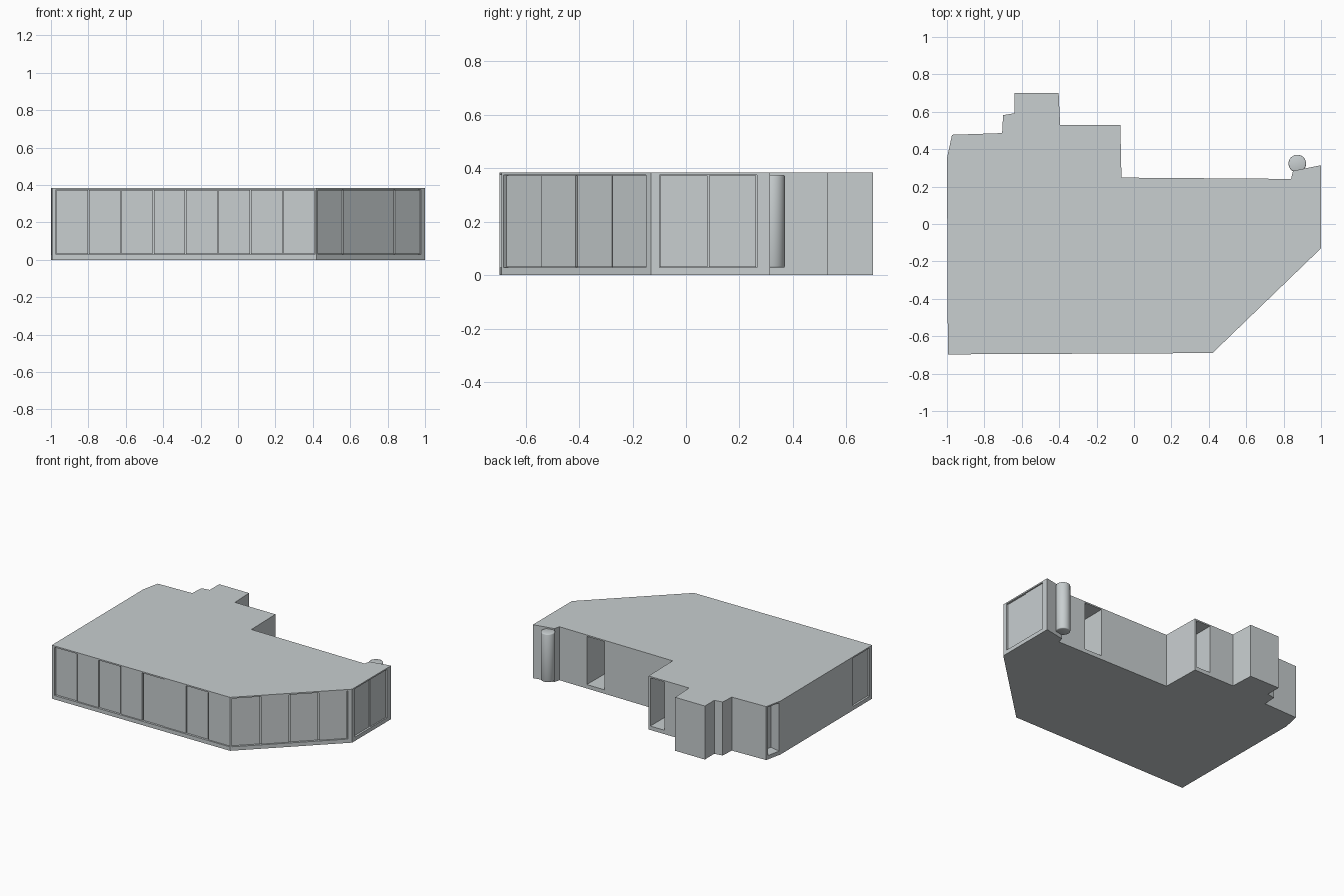
import bpy, bmesh, math
from mathutils import Vector

if "Cube" in bpy.data.objects:
    bpy.data.objects.remove(bpy.data.objects["Cube"])

H = 0.385
Z0, Z1 = 0.028, 0.375      # opening sill and head


def material(name, rgb):
    m = bpy.data.materials.new(name)
    m.diffuse_color = (*rgb, 1)
    m.use_nodes = True
    m.node_tree.nodes["Principled BSDF"].inputs["Base Color"].default_value = m.diffuse_color
    return m


GREY = material("pale_grey", (0.58, 0.62, 0.63))

# Floor plan, counter-clockwise
PLAN = [(-0.995, -0.697), (0.42, -0.69), (1.0, -0.13), (1.0, 0.314),
        (0.85, 0.284), (0.84, 0.241), (-0.067, 0.248), (-0.073, 0.53),
        (-0.395, 0.53), (-0.403, 0.70), (-0.64, 0.70), (-0.64, 0.592),
        (-0.70, 0.582), (-0.705, 0.486), (-0.973, 0.477), (-1.0, 0.352)]


def prism(name, pts, z0, z1):
    """Extrude a flat outline between two heights."""
    bm = bmesh.new()
    face = bm.faces.new([bm.verts.new((x, y, z0)) for x, y in pts])
    top = bmesh.ops.extrude_face_region(bm, geom=[face])["geom"]
    bmesh.ops.translate(bm, vec=(0, 0, z1 - z0),
                        verts=[v for v in top if isinstance(v, bmesh.types.BMVert)])
    bmesh.ops.recalc_face_normals(bm, faces=bm.faces)
    me = bpy.data.meshes.new(name)
    bm.to_mesh(me)
    bm.free()
    me.materials.append(GREY)
    ob = bpy.data.objects.new(name, me)
    bpy.context.collection.objects.link(ob)
    return ob


def wall_box(name, wall, t0, t1, d0, d1, z0=Z0, z1=Z1):
    """Box along wall number `wall`: t = distance along it, d = depth inwards."""
    a = Vector(PLAN[wall])
    u = (Vector(PLAN[(wall + 1) % len(PLAN)]) - a).normalized()
    n = Vector((-u.y, u.x))
    pts = [a + u * t + n * d for t, d in ((t0, d0), (t1, d0), (t1, d1), (t0, d1))]
    return prism(name, [tuple(p) for p in pts], z0, z1)


body = prism("building_body", PLAN, 0, H)


def cut(wall, t0, t1, depth):
    """Sink a rectangular recess into a wall."""
    c = wall_box("recess_cutter", wall, t0, t1, -0.02, depth)
    c.hide_render = True
    mod = body.modifiers.new("recess", 'BOOLEAN')
    mod.operation, mod.object, mod.solver = 'DIFFERENCE', c, 'EXACT'
    bpy.context.view_layer.objects.active = body
    bpy.ops.object.modifier_apply(modifier=mod.name)
    bpy.data.objects.remove(c)


def window_band(name, wall, t0, t1, count):
    """Recessed band with sliding panes staggered in depth."""
    cut(wall, t0, t1, 0.022)
    step = (t1 - t0) / count
    for i in range(count):
        d = 0.007 if i % 2 else 0.012
        wall_box(f"{name}_pane_{i + 1}", wall, t0 + i * step + 0.003,
                 t0 + (i + 1) * step - 0.003, d, 0.024, Z0 + 0.002, Z1 - 0.002)


# Window bands: front, slanted corner, right side, left side
window_band("front_window", 0, 0.022, 1.408, 8)
window_band("corner_window", 1, 0.012, 0.778, 4)
window_band("right_window", 2, 0.03, 0.395, 2)
window_band("left_window", 15, 0.83, 1.02, 1)

# Deep doorways on the back and the small left corner
cut(5, 0.22, 0.36, 0.25)
cut(7, 0.014, 0.127, 0.25)
cut(14, 0.015, 0.115, 0.08)

# Round column beside the back right corner
bpy.ops.mesh.primitive_cylinder_add(vertices=40, radius=0.047, depth=Z1 - Z0,
                                    location=(0.873, 0.323, (Z0 + Z1) / 2))
column = bpy.context.object
column.name = "back_column"
column.data.materials.append(GREY)
bev = column.modifiers.new("soft_rim", 'BEVEL')
bev.width, bev.segments = 0.006, 2
bev.limit_method, bev.angle_limit = 'ANGLE', math.radians(40)
bpy.ops.object.shade_smooth()
